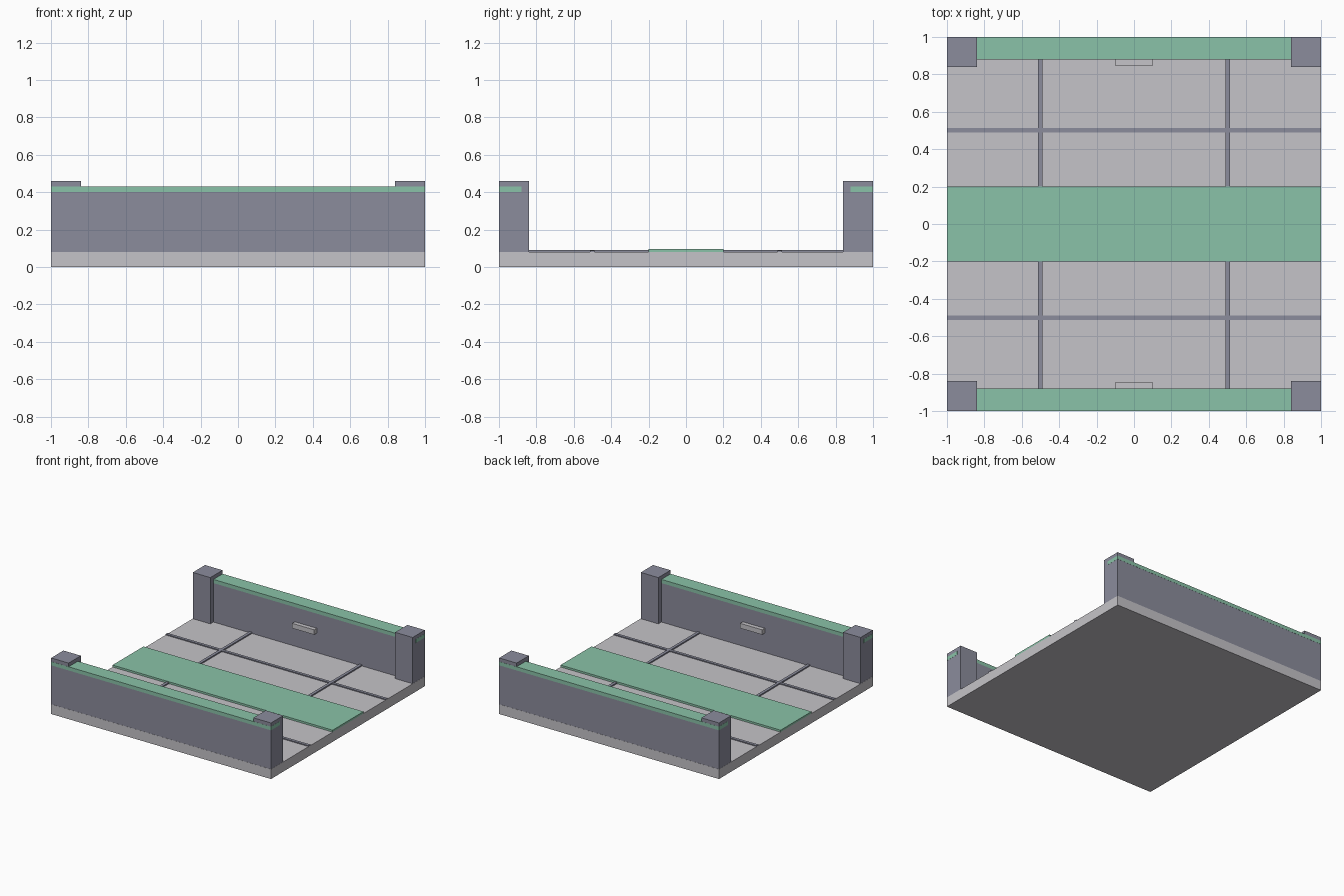
import bpy

if "Cube" in bpy.data.objects:
    bpy.data.objects.remove(bpy.data.objects["Cube"])


def material(name, rgb):
    m = bpy.data.materials.new(name)
    m.diffuse_color = (*rgb, 1)
    m.use_nodes = True
    m.node_tree.nodes["Principled BSDF"].inputs["Base Color"].default_value = m.diffuse_color
    return m


light_grey = material("light_grey", (0.56, 0.55, 0.58))
slate = material("slate_grey", (0.26, 0.265, 0.335))
green = material("soft_green", (0.255, 0.54, 0.392))


def box(name, x, y, z, mat):
    """Box from (min, max) ranges on each axis."""
    size = [r[1] - r[0] for r in (x, y, z)]
    mid = [(r[0] + r[1]) / 2 for r in (x, y, z)]
    bpy.ops.mesh.primitive_cube_add(size=1, location=mid)
    ob = bpy.context.object
    ob.name = name
    ob.scale = size
    bpy.ops.object.transform_apply(location=False, rotation=False, scale=True)
    ob.data.materials.append(mat)
    return ob


def span(s, a, b):
    return tuple(sorted((s * a, s * b)))


# Floor slab and central runner
box("floor", (-1, 1), (-1, 1), (0, 0.08), light_grey)
box("runner", (-1, 1), (-0.2, 0.2), (0.08, 0.096), green)

E = 0.999  # posts and walls sit a hair inside the trim faces
for s, side in ((-1, "front"), (1, "back")):
    # Wall with coloured trim on top
    box(side + "_wall", (-0.84, 0.84), span(s, 0.88, E), (0.08, 0.40), slate)
    box(side + "_trim", (-1, 1), span(s, 0.88, 1), (0.40, 0.43), green)
    # Small fixture on the inner wall face
    box(side + "_wall_fixture", (-0.1, 0.1), span(s, 0.846, 0.88), (0.24, 0.28), light_grey)
    # Floor seam running along the corridor
    box(side + "_long_seam", (-1, 1), span(s, 0.488, 0.512), (0.08, 0.088), slate)
    for t, end in ((-1, "left"), (1, "right")):
        # Corner post and cross seam
        box(f"{side}_{end}_post", span(t, 0.84, E), span(s, 0.84, E), (0.08, 0.46), slate)
        box(f"{side}_{end}_cross_seam", span(t, 0.488, 0.512), span(s, 0.2, 0.88),
            (0.08, 0.09), slate)
